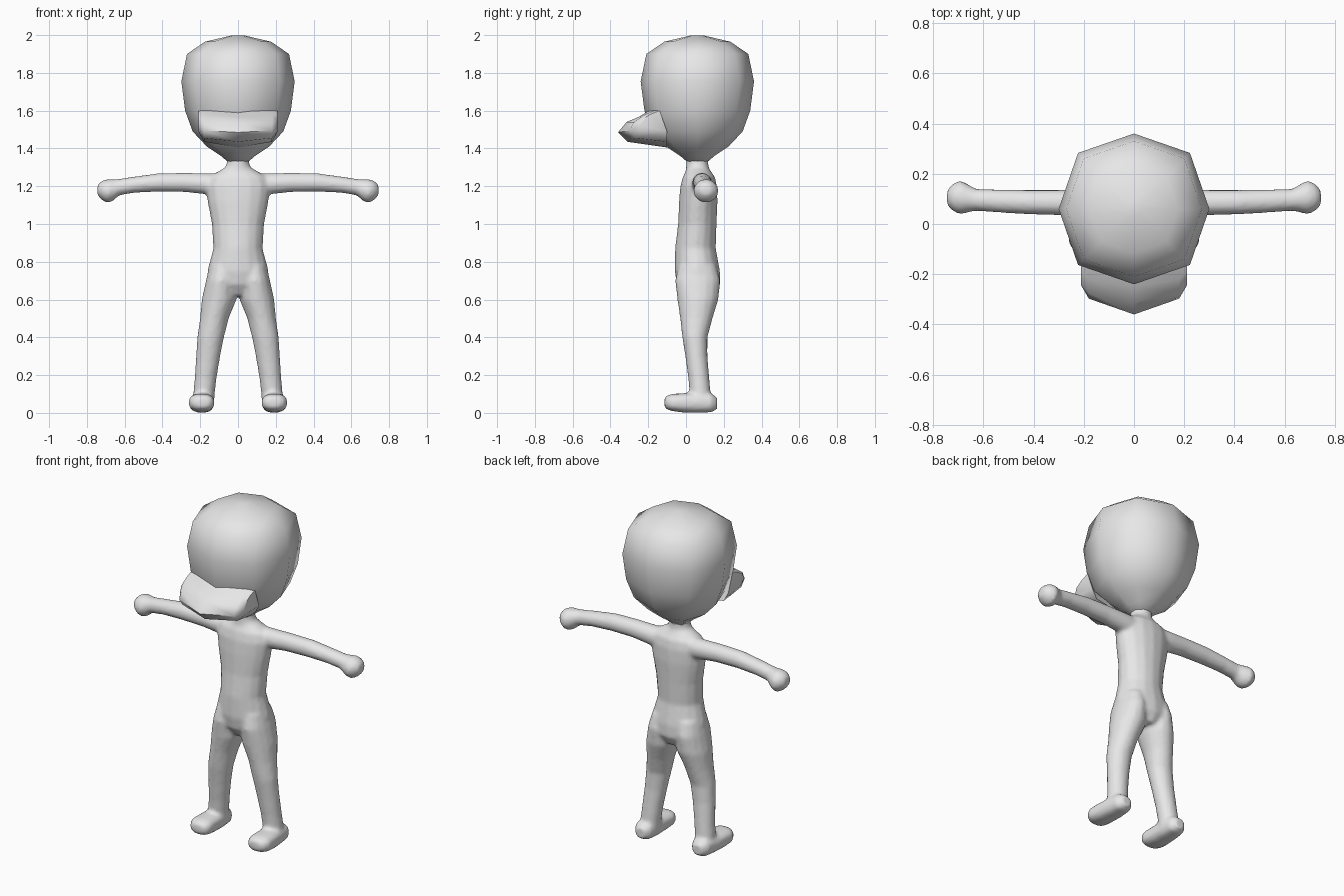
import bpy, bmesh, math

grey = bpy.data.materials.new("plain grey")
grey.diffuse_color = (0.8, 0.8, 0.8, 1)


def make(name, bm):
    bmesh.ops.recalc_face_normals(bm, faces=bm.faces)
    for f in bm.faces:
        f.smooth = True
    me = bpy.data.meshes.new(name)
    bm.to_mesh(me)
    bm.free()
    me.materials.append(grey)
    ob = bpy.data.objects.new(name, me)
    bpy.context.collection.objects.link(ob)
    return ob


def skin(bm, loops):
    """Bridge equal-length loops of points and cap both ends."""
    vs = [[bm.verts.new(p) for p in loop] for loop in loops]
    n = len(vs[0])
    for a, b in zip(vs, vs[1:]):
        for i in range(n):
            j = (i + 1) % n
            bm.faces.new((a[i], a[j], b[j], b[i]))
    bm.faces.new(vs[0])
    bm.faces.new(vs[-1])


def loft(bm, axis, rings, side=1, n=16, power=1.0):
    """Rings are (x, y, z, radius 1, radius 2), crossing the given axis."""
    u, v = [k for k in range(3) if k != axis]
    loops = []
    for x, y, z, r1, r2 in rings:
        loop = []
        for i in range(n):
            a = 2 * math.pi * i / n
            c, s = math.cos(a), math.sin(a)
            p = [x, y, z]
            p[u] += r1 * math.copysign(abs(c) ** power, c)
            p[v] += r2 * math.copysign(abs(s) ** power, s)
            p[0] *= side
            loop.append(p)
        loops.append(loop)
    skin(bm, loops)


# Body: overlapping lofts fused into one smooth skin
body = bmesh.new()
loft(body, 2, [(0, .07, .62, .05, .08), (0, .067, .68, .15, .115),
               (0, .06, .75, .163, .12), (0, .05, .87, .131, .108),
               (0, .06, 1.0, .139, .102), (0, .065, 1.12, .162, .102),
               (0, .067, 1.2, .172, .097), (0, .068, 1.25, .155, .085),
               (0, .065, 1.278, .105, .067), (0, .06, 1.3, .066, .06),
               (0, .06, 1.33, .058, .058), (0, .06, 1.38, .058, .058)])

arm = [(.08, .085, 1.205, .055, .065), (.17, .085, 1.213, .055, .056),
       (.28, .085, 1.22, .051, .051), (.42, .087, 1.22, .049, .049),
       (.55, .092, 1.208, .046, .043), (.63, .096, 1.195, .044, .044),
       (.66, .102, 1.18, .056, .057), (.69, .106, 1.174, .068, .064),
       (.72, .106, 1.178, .056, .052), (.744, .105, 1.18, .03, .027)]
leg = [(.08, .06, .78, .07, .1), (.09, .062, .7, .08, .12),
       (.1, .063, .6, .092, .109), (.125, .055, .5, .076, .086),
       (.145, .047, .4, .071, .067), (.158, .055, .3, .064, .059),
       (.172, .068, .18, .058, .056), (.18, .075, .1, .057, .056),
       (.18, .075, .05, .055, .055)]
foot = [(.188, .165, .05, .03, .03), (.188, .135, .053, .055, .05),
        (.19, .06, .053, .063, .053), (.193, -.02, .053, .067, .051),
        (.193, -.07, .055, .069, .046), (.19, -.1, .055, .056, .038),
        (.19, -.114, .055, .032, .022)]
for s in (-1, 1):
    loft(body, 0, arm, s)
    loft(body, 2, leg, s)
    loft(body, 1, foot, s, power=.8)
ob = make("body", body)
rm = ob.modifiers.new("fuse", 'REMESH')
rm.mode = 'VOXEL'
rm.voxel_size = .011
rm.use_smooth_shade = True
sm = ob.modifiers.new("soften", 'SMOOTH')
sm.factor = .5
sm.iterations = 4

# Head: eight-sided turned shape
head = bmesh.new()
loops = []
for r, z in [(.055, 1.33), (.09, 1.36), (.165, 1.41), (.24, 1.49), (.28, 1.6),
             (.3, 1.755), (.27, 1.9), (.175, 1.965), (.03, 1.999)]:
    loop = []
    for i in range(8):
        a = i * math.pi / 4
        k = r * (1.05 if i % 2 else 1)
        loop.append((k * math.cos(a), .06 + k * math.sin(a), z))
    loops.append(loop)
skin(head, loops)
make("head", head)

# Muzzle: side profiles (y, z) spread across x
mid = [(-.19, 1.605), (-.25, 1.567), (-.315, 1.54), (-.36, 1.485), (-.31, 1.435), (-.1, 1.405)]
near = [(-.16, 1.602), (-.22, 1.578), (-.275, 1.54), (-.297, 1.495), (-.265, 1.455), (-.1, 1.435)]
edge = [(-.14, 1.6), (-.19, 1.58), (-.235, 1.55), (-.245, 1.52), (-.215, 1.49), (-.1, 1.49)]
muzzle = bmesh.new()
skin(muzzle, [[(x, y, z) for y, z in prof] for x, prof in
              [(-.21, edge), (-.18, near), (0, mid), (.18, near), (.21, edge)]])
ob = make("muzzle", muzzle)
bpy.context.view_layer.objects.active = ob
ob.select_set(True)
bpy.ops.object.shade_smooth_by_angle(angle=math.radians(55))
